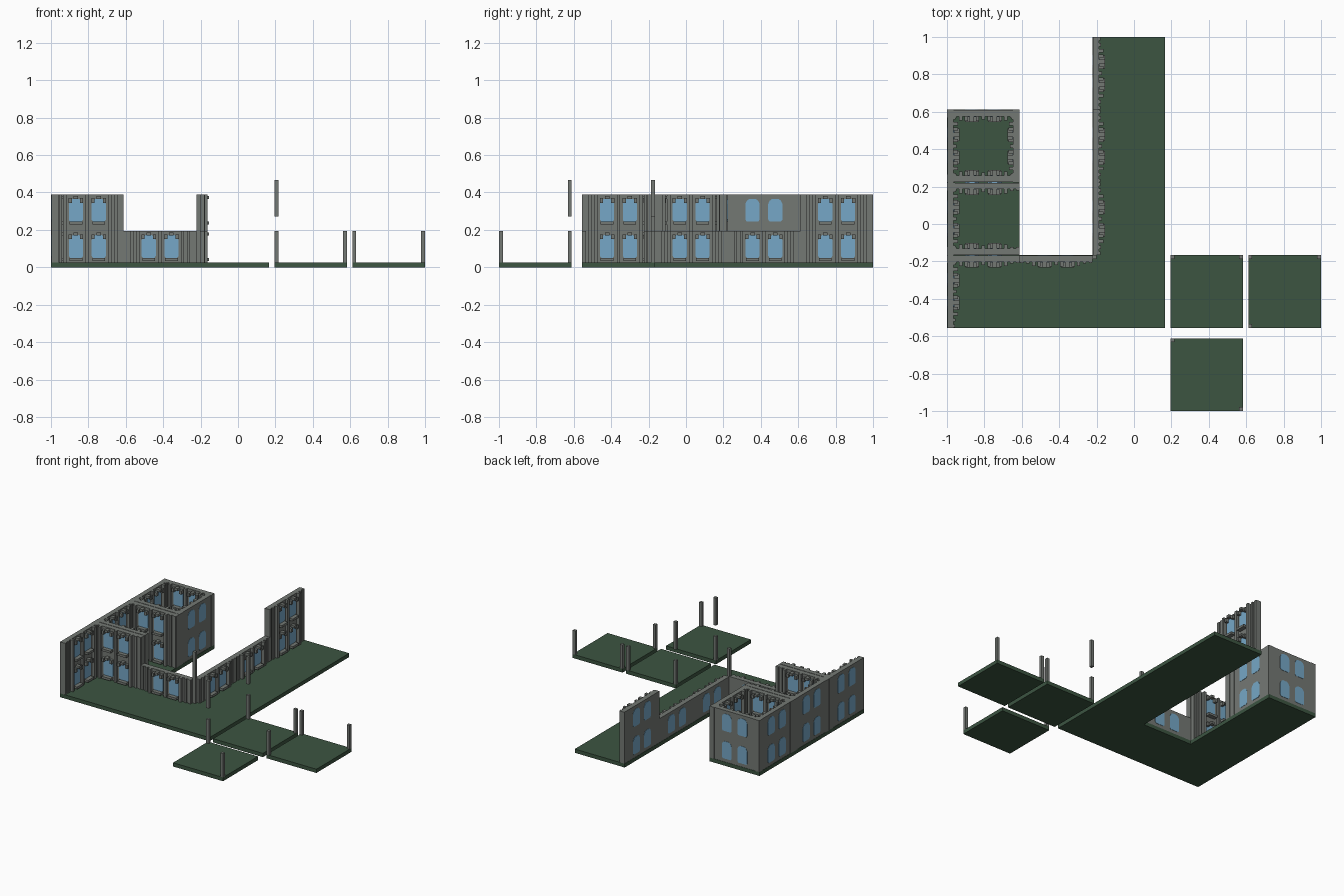
import bpy, bmesh, math
from mathutils import Matrix, Vector

old = bpy.data.objects.get("Cube")
if old:
    bpy.data.objects.remove(old, do_unlink=True)

U = 2 / 72            # layout unit
T = 14 * U            # tile side
STORY = 7 * U         # storey height
FLOOR = 0.95 * U      # floor slab thickness


def material(name, rgb):
    m = bpy.data.materials.new(name)
    m.use_nodes = True
    m.diffuse_color = (*rgb, 1)
    m.node_tree.nodes["Principled BSDF"].inputs["Base Color"].default_value = (*rgb, 1)
    return m


STONE = material("grey stone", (0.175, 0.19, 0.175))
GREEN = material("dark green floor", (0.045, 0.09, 0.053))
GLASS = material("blue glass", (0.18, 0.39, 0.57))


def add_box(bm, lo, hi):
    lo, hi = Vector(lo), Vector(hi)
    mat = Matrix.Translation((lo + hi) / 2) @ Matrix.Diagonal((*(hi - lo), 1))
    bmesh.ops.create_cube(bm, size=1, matrix=mat)


def to_mesh(bm, name, *mats):
    bmesh.ops.recalc_face_normals(bm, faces=bm.faces)
    me = bpy.data.meshes.new(name)
    bm.to_mesh(me)
    bm.free()
    for m in mats:
        me.materials.append(m)
    return me


def place(name, me, loc=(0, 0, 0), angle=0):
    ob = bpy.data.objects.new(name, me)
    ob.location = loc
    ob.rotation_euler.z = math.radians(angle)
    bpy.context.collection.objects.link(ob)
    return ob


def add_glass(bm, cu, v0, v1):
    # arched pane with clipped corners
    half = [(0.030, 0.050), (0.038, 0.060), (0.038, 0.145), (0.030, 0.162), (0.016, 0.172)]
    outline = half + [(-u, z) for u, z in reversed(half)]
    face = bm.faces.new([bm.verts.new((cu + u, v0, z)) for u, z in outline])
    face.material_index = 1
    ext = bmesh.ops.extrude_face_region(bm, geom=[face], use_keep_orig=True)["geom"]
    for g in ext:
        if isinstance(g, bmesh.types.BMVert):
            g.co.y = v1
        elif isinstance(g, bmesh.types.BMFace):
            g.material_index = 1
            for e in g.edges:
                for f in e.link_faces:
                    f.material_index = 1


def wall_mesh(name, z0):
    bm = bmesh.new()
    h, slab = T / 2, 0.036
    add_box(bm, (-h, 0.002, z0), (h, slab, STORY))
    # fluted pilasters, mirrored about the middle: centre, width, depth
    flutes = [(0.184, 0.018, 0.043), (0.152, 0.018, 0.045), (0.120, 0.018, 0.058)]
    for s in (-1, 1):
        for u, w, d in flutes:
            add_box(bm, (s * u - w / 2, slab - 0.01, z0), (s * u + w / 2, d, STORY))
        c = s * 0.061
        add_glass(bm, c, 0, 0.006)
        add_glass(bm, c, slab - 0.004, slab + 0.003)
        # sill, shoulder blocks and keystone
        add_box(bm, (c - 0.034, slab - 0.01, 0.034), (c + 0.034, 0.066, 0.050))
        add_box(bm, (c - 0.012, slab - 0.01, 0.170), (c + 0.012, 0.066, 0.187))
        for t in (-1, 1):
            a, b = sorted((c + t * 0.022, c + t * 0.039))
            add_box(bm, (a, slab - 0.01, 0.150), (b, 0.060, 0.175))
    add_box(bm, (-0.009, slab - 0.01, z0), (0.009, 0.052, STORY))
    return to_mesh(bm, name, STONE, GLASS)


LOWER = wall_mesh("lower_wall", FLOOR)
UPPER = wall_mesh("upper_wall", 0)


def centre(col, row):
    return Vector((-1 + T * (col + 0.5), -20 * U + T * (row + 0.5), 0))


# floor tiles
bm = bmesh.new()
add_box(bm, (-T / 2, -T / 2, 0), (T / 2, T / 2, FLOOR))
TILE = to_mesh(bm, "floor_tile", GREEN)
cells = [(0, 0), (1, 0), (2, 0), (0, 1), (0, 2), (2, 1), (2, 2), (2, 3)]
for cell in cells:
    place("floor_tile", TILE, centre(*cell))
loose = {"near": (14 * U, -13 * U), "far": (29 * U, -13 * U), "front": (14 * U, -29 * U)}
for key, (x, y) in loose.items():
    place(key + "_loose_tile", TILE, (x, y, 0))

# wall panels: column, row, sides, storeys
ANGLE = {"front": 0, "right_hand": 90, "back": 180, "left_hand": 270}
walls = [
    (0, 0, ("left_hand", "back"), 2),
    (0, 1, ("left_hand", "front", "back"), 2),
    (0, 2, ("left_hand", "right_hand", "front", "back"), 2),
    (1, 0, ("back",), 1),
    (2, 1, ("left_hand",), 1),
    (2, 2, ("left_hand",), 1),
    (2, 3, ("left_hand",), 2),
]
for col, row, sides, storeys in walls:
    for side in sides:
        turn = Matrix.Rotation(math.radians(ANGLE[side]), 3, "Z")
        for level in range(storeys):
            loc = centre(col, row) + turn @ Vector((0, -T / 2, level * STORY))
            place(side + "_wall", UPPER if level else LOWER, loc, ANGLE[side])

# corner posts
P = 0.021
bm = bmesh.new()
add_box(bm, (-P / 2, -P / 2, 0), (P / 2, P / 2, STORY - FLOOR))
POST = to_mesh(bm, "corner_post", STONE)
bm = bmesh.new()
add_box(bm, (-P / 2, -P / 2, 0), (P / 2, P / 2, STORY))
LONG_POST = to_mesh(bm, "long_post", STONE)

reach = T / 2 - P / 2
posts = {"near": [(-1, 1), (1, 1)],
         "far": [(-1, 1), (1, 1), (-1, -1)],
         "front": [(-1, 1), (1, -1)]}
for key, corners in posts.items():
    x, y = loose[key]
    for sx, sy in corners:
        place(key + "_post", POST, (x + sx * reach, y + sy * reach, FLOOR))
for key in ("near", "front"):
    x, y = loose[key]
    place("raised_post", LONG_POST, (x - reach, y + reach, 0.272))

# post at the inner corner of the building
c = centre(2, 0)
place("inner_corner_post", POST, (c.x - reach, c.y + reach, FLOOR))
place("inner_corner_post_upper", LONG_POST, (c.x - reach, c.y + reach, STORY))
